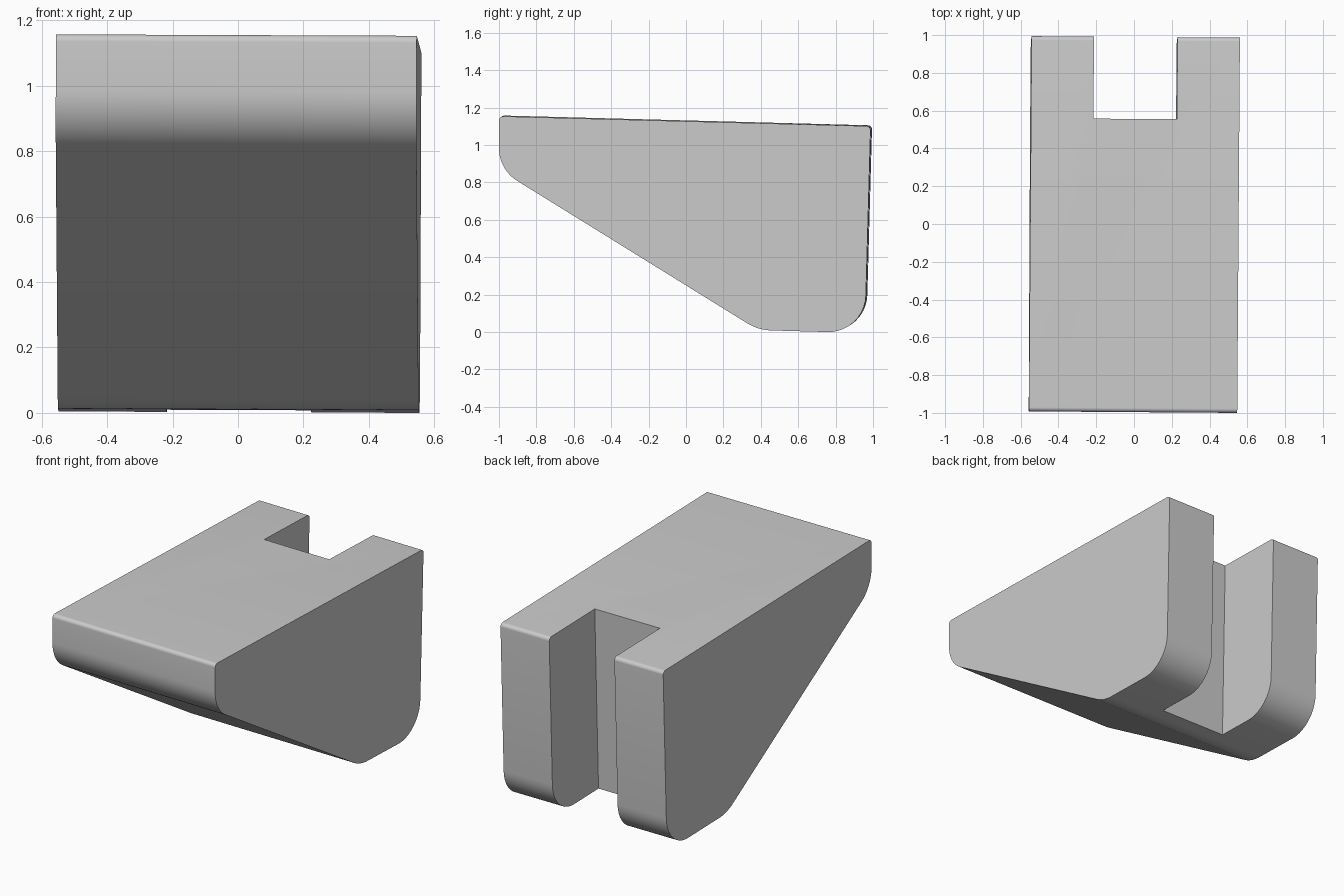
import bpy, bmesh
from mathutils import Vector, Matrix

cube = bpy.data.objects.get("Cube")
if cube:
    bpy.data.objects.remove(cube, do_unlink=True)

HALF_WIDTH = 0.5515
SLOT_HALF = 0.221
LEAN = -0.027


def fillet(corners, steps=10):
    """Round each (y, z, tangent length) corner with a smooth arc."""
    out = []
    n = len(corners)
    for i, (y, z, d) in enumerate(corners):
        c = Vector((y, z))
        a = c + (Vector(corners[i - 1][:2]) - c).normalized() * d
        b = c + (Vector(corners[(i + 1) % n][:2]) - c).normalized() * d
        # weight of the middle control point that gives a circular arc
        w = ((b - a).length / 2) / d
        for k in range(steps + 1):
            t = k / steps
            p, q, r = (1 - t) ** 2, 2 * w * t * (1 - t), t * t
            out.append((a * p + c * q + b * r) / (p + q + r))
    return out


def make_object(name, bm):
    mesh = bpy.data.meshes.new(name)
    bmesh.ops.recalc_face_normals(bm, faces=bm.faces)
    bm.to_mesh(mesh)
    bm.free()
    obj = bpy.data.objects.new(name, mesh)
    bpy.context.collection.objects.link(obj)
    return obj


# Wedge body: side profile extruded across the width
profile = fillet([
    (-0.996, 1.157, 0.022),
    (-0.996, 0.872, 0.115),
    (0.39, 0.014, 0.07),
    (0.96, -0.002, 0.2),
    (0.991, 1.104, 0.022),
])
bm = bmesh.new()
face = bm.faces.new([bm.verts.new((-HALF_WIDTH, p.x, p.y)) for p in profile])
ext = bmesh.ops.extrude_face_region(bm, geom=[face])
bmesh.ops.translate(bm, vec=(2 * HALF_WIDTH, 0, 0),
                    verts=[v for v in ext["geom"] if isinstance(v, bmesh.types.BMVert)])
body = make_object("wedge_block", bm)

# Slot through the back, leaning with the back face
bm = bmesh.new()
bmesh.ops.create_cube(bm, size=1)
bmesh.ops.scale(bm, vec=(2 * SLOT_HALF, 1, 2), verts=bm.verts)
bmesh.ops.translate(bm, vec=(0, 0.5, 0), verts=bm.verts)
bmesh.ops.transform(bm, verts=bm.verts,
                    matrix=Matrix.Translation((0, 0.541, 0.55)) @ Matrix.Rotation(LEAN, 4, "X"))
cutter = make_object("slot_cutter", bm)
cutter.hide_render = True

mod = body.modifiers.new("slot", "BOOLEAN")
mod.operation = "DIFFERENCE"
mod.solver = "EXACT"
mod.object = cutter
bpy.ops.object.select_all(action="DESELECT")
bpy.context.view_layer.objects.active = body
body.select_set(True)
bpy.ops.object.modifier_apply(modifier=mod.name)
bpy.data.objects.remove(cutter, do_unlink=True)

# Slight turn and roll of the whole block
body.data.transform(Matrix.Rotation(-0.0073, 4, "Z") @ Matrix.Translation((0, 0, 0.58))
                    @ Matrix.Rotation(0.004, 4, "Y") @ Matrix.Translation((0, 0, -0.58)))
body.data.transform(Matrix.Translation((0, 0, -min(v.co.z for v in body.data.vertices))))

# Plain grey finish
grey = bpy.data.materials.new("light_grey")
grey.use_nodes = True
colour = (0.6, 0.6, 0.6, 1)
grey.diffuse_color = colour
grey.node_tree.nodes["Principled BSDF"].inputs["Base Color"].default_value = colour
body.data.materials.clear()
body.data.materials.append(grey)
bpy.ops.object.shade_smooth_by_angle(angle=0.6)
